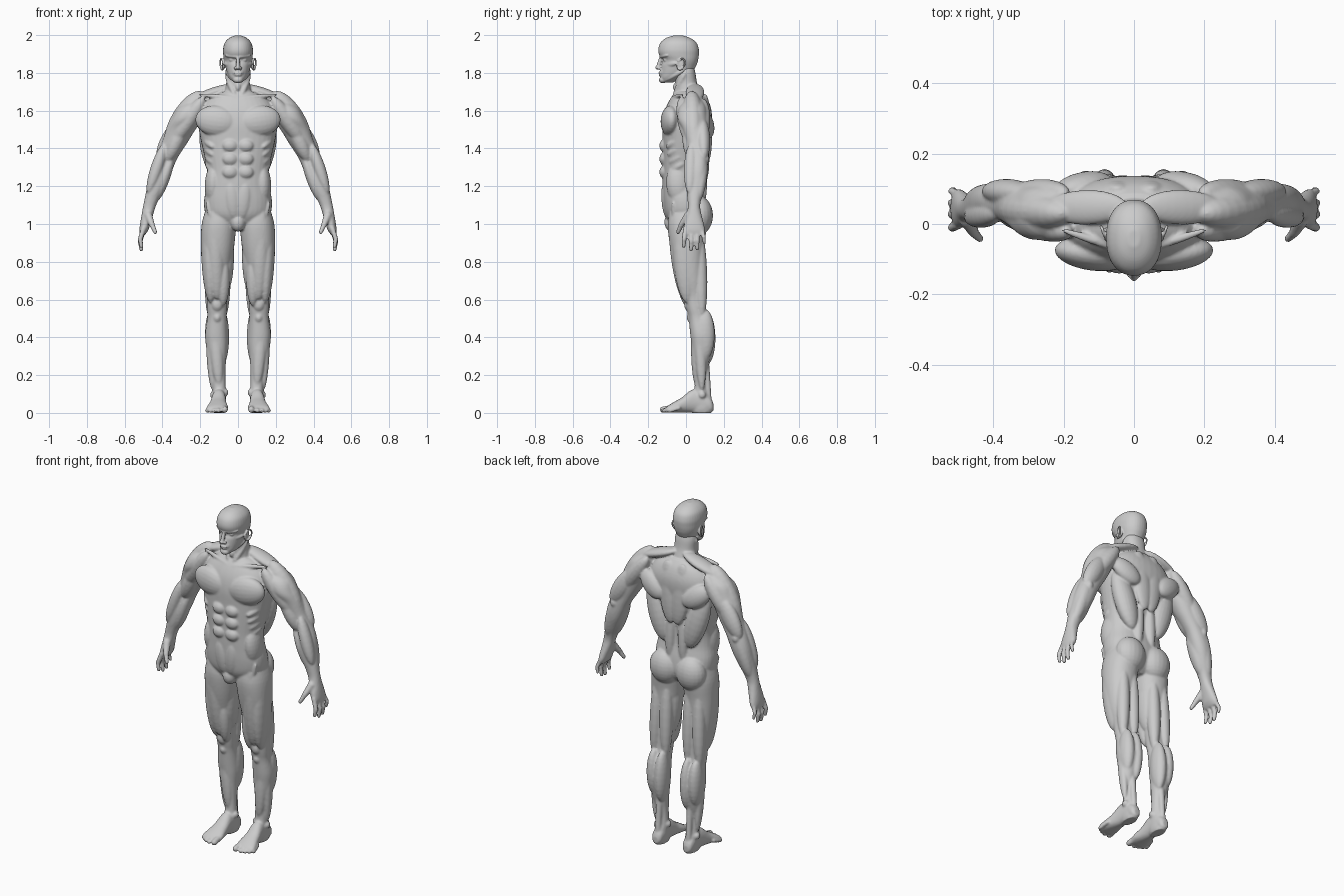
import bpy, bmesh, math
from mathutils import Vector, Matrix

# one unit sphere, copied for every muscle
_t = bmesh.new()
bmesh.ops.create_uvsphere(_t, u_segments=20, v_segments=14, radius=1)
BALL_V = [v.co.copy() for v in _t.verts]
BALL_F = [[v.index for v in f.verts] for f in _t.faces]
_t.free()


class Clay:
    # collects overlapping closed volumes, later fused into one skin
    def __init__(self):
        self.v, self.f = [], []

    def add(self, verts, faces):
        n = len(self.v)
        self.v += [tuple(c) for c in verts]
        self.f += [[i + n for i in f] for f in faces]

    def finish(self, name, voxel, smooth):
        me = bpy.data.meshes.new(name)
        me.from_pydata(self.v, [], self.f)
        bm = bmesh.new()
        bm.from_mesh(me)
        bmesh.ops.recalc_face_normals(bm, faces=bm.faces)
        bm.to_mesh(me)
        bm.free()
        ob = bpy.data.objects.new(name, me)
        bpy.context.collection.objects.link(ob)
        r = ob.modifiers.new("skin", 'REMESH')
        r.mode, r.voxel_size, r.use_smooth_shade = 'VOXEL', voxel, True
        m = ob.modifiers.new("soften", 'SMOOTH')
        m.factor, m.iterations = .5, smooth
        dg = bpy.context.evaluated_depsgraph_get()
        baked = bpy.data.meshes.new_from_object(ob.evaluated_get(dg))
        ob.modifiers.clear()
        ob.data = baked


def frame(p, q):
    # matrix at the middle of p-q, local z along it, local y towards front/back
    p, q = Vector(p), Vector(q)
    z = (q - p).normalized()
    ref = Vector((0, 1, 0)) if abs(z.y) < .9 else Vector((0, 0, 1))
    y = (ref - z * ref.dot(z)).normalized()
    m = Matrix((y.cross(z), y, z)).transposed().to_4x4()
    m.translation = (p + q) / 2
    return m, (q - p).length


def blob(bm, c, r, s=1):
    m = Matrix.Translation((c[0] * s, c[1], c[2])) @ Matrix.Diagonal((*r, 1))
    bm.add([m @ v for v in BALL_V], BALL_F)


def muscle(bm, p, q, w, d, s=1):
    m, length = frame((p[0] * s, *p[1:]), (q[0] * s, *q[1:]))
    m = m @ Matrix.Diagonal((w, d, length / 2, 1))
    bm.add([m @ v for v in BALL_V], BALL_F)


def skin_rings(rings):
    n = len(rings[0])
    faces = [[k * n + j, k * n + (j + 1) % n, (k + 1) * n + (j + 1) % n, (k + 1) * n + j]
             for k in range(len(rings) - 1) for j in range(n)]
    last = (len(rings) - 1) * n
    return [v for r in rings for v in r], faces + [list(range(n))[::-1], list(range(last, last + n))]


def bone(bm, p, q, r1, r2, s=1):
    m, length = frame((p[0] * s, *p[1:]), (q[0] * s, *q[1:]))
    bm.add(*skin_rings([[m @ Vector((r * math.cos(a), r * math.sin(a), z))
                         for a in [math.tau * j / 16 for j in range(16)]]
                        for r, z in ((r1, -length / 2), (r2, length / 2))]))
    blob(bm, p, (r1,) * 3, s)
    blob(bm, q, (r2,) * 3, s)


def loft(bm, rings, s=1, axis='z', n=2.2, sub=4, seg=36):
    # rings: (height, x0, x1, b0, b1), smoothly interpolated superellipses
    R = [rings[0]] + list(rings) + [rings[-1]]
    dense = [[.5 * (2 * b + (c - a) * t + (2 * a - 5 * b + 4 * c - d) * t * t + (3 * b - a - 3 * c + d) * t ** 3)
              for a, b, c, d in zip(*R[i - 1:i + 3])]
             for i in range(1, len(R) - 2) for t in [k / sub for k in range(sub)]] + [rings[-1]]
    loops = []
    for h, x0, x1, b0, b1 in dense:
        loop = []
        for j in range(seg):
            ca, sa = math.cos(math.tau * j / seg), math.sin(math.tau * j / seg)
            u = (x0 + x1) / 2 + (x1 - x0) / 2 * math.copysign(abs(ca) ** (2 / n), ca)
            v = (b0 + b1) / 2 + (b1 - b0) / 2 * math.copysign(abs(sa) ** (2 / n), sa)
            loop.append((u * s, v, h) if axis == 'z' else (u * s, h, v))
        loops.append(loop)
    bm.add(*skin_rings(loops))


def torso(bm):
    rows = [(.965, .05, -.06, .06), (1.0, .12, -.085, .095), (1.05, .17, -.112, .11), (1.12, .18, -.122, .105),
            (1.2, .167, -.125, .09), (1.28, .163, -.125, .088), (1.36, .178, -.125, .10), (1.45, .198, -.125, .12),
            (1.53, .21, -.125, .135), (1.6, .2, -.112, .135), (1.66, .16, -.085, .115), (1.7, .09, -.055, .085)]
    loft(bm, [(z, -w, w, f, b) for z, w, f, b in rows], n=2.3)
    neck = [(1.62, .085, -.07, .1), (1.7, .07, -.058, .075), (1.75, .062, -.057, .058),
            (1.8, .062, -.06, .05), (1.84, .05, -.05, .04)]
    loft(bm, [(z, -w, w, f, b) for z, w, f, b in neck])
    blob(bm, (0, -.075, 1.01), (.04, .04, .05))
    blob(bm, (0, -.058, 1.725), (.014, .012, .02))


def torso_muscles(bm, s):
    for args in [
        ((.005, -.098, 1.53), (.225, -.072, 1.56), .082, .048),    # chest
        ((.02, .05, 1.735), (.25, .045, 1.655), .026, .05),        # shoulder slope
        ((.05, .1, 1.69), (.02, .115, 1.33), .06, .03),            # upper back
        ((.175, .06, 1.55), (.08, .085, 1.2), .065, .05),          # side of back
        ((.22, .09, 1.58), (.07, .125, 1.47), .06, .04),           # shoulder blade
        ((.036, .085, 1.42), (.045, .085, 1.08), .03, .028),       # lower back
        ((.125, -.05, 1.32), (.135, -.03, 1.1), .046, .065),       # waist
        ((.066, -.005, 1.8), (.014, -.068, 1.67), .015, .015),     # neck cord
        ((.012, -.08, 1.665), (.21, -.015, 1.685), .012, .012),    # collar bone
        ((.04, -.112, 1.23), (.02, -.1, 1.03), .04, .024),         # lower belly
    ]:
        muscle(bm, *args, s)
    for z in (1.415, 1.345, 1.275):
        blob(bm, (.042, -.114, z), (.041, .027, .035), s)          # stomach blocks
    for i in range(4):
        y, z = -.075 + .008 * i, 1.43 - .042 * i                   # rib muscles
        muscle(bm, (.13, y - .03, z - .025), (.18 - .004 * i, y + .04, z + .02), .018, .018, s)
    blob(bm, (.086, .073, 1.045), (.09, .07, .1), s)               # buttock


def arm(bm, s):
    loft(bm, [(1.665, .17, .24, .01, .08), (1.62, .17, .315, -.035, .105), (1.56, .2, .35, -.045, .112),
              (1.5, .228, .38, -.02, .115), (1.44, .262, .4, -.003, .113), (1.39, .295, .422, .01, .113),
              (1.34, .325, .445, .018, .115), (1.29, .346, .462, .01, .115), (1.24, .367, .473, .003, .11),
              (1.18, .395, .485, .003, .095), (1.13, .42, .495, .008, .08), (1.09, .437, .503, .01, .075),
              (1.05, .449, .51, .003, .082), (1.01, .461, .517, -.008, .092), (.97, .474, .522, -.012, .1),
              (.945, .49, .52, -.005, .095)], s)
    for args in [
        ((.19, .03, 1.7), (.37, .045, 1.4), .074, .06),            # shoulder cap
        ((.18, -.025, 1.67), (.35, .025, 1.42), .045, .045),
        ((.19, .09, 1.66), (.36, .075, 1.42), .045, .045),
        ((.275, .015, 1.55), (.375, .035, 1.33), .042, .044),      # upper arm
        ((.29, .085, 1.56), (.42, .095, 1.34), .05, .038),
        ((.385, .03, 1.43), (.475, .02, 1.16), .033, .036),        # forearm
        ((.345, .045, 1.37), (.435, .045, 1.12), .03, .04),
        ((.395, .095, 1.37), (.47, .06, 1.11), .036, .033),
    ]:
        muscle(bm, *args, s)
    blob(bm, (.4, .105, 1.345), (.02, .018, .025), s)
    # hand: four fingers and thumb
    for y0, y1, y2, tip, r in [(-.002, -.01, -.012, .882, .0125), (.028, .028, .027, .864, .013),
                               (.057, .06, .06, .869, .0125), (.083, .094, .097, .9, .011)]:
        k = tip + .45 * (.965 - tip)
        bone(bm, (.5, y0, .975), (.518, y1, k), r * 1.1, r, s)
        bone(bm, (.518, y1, k), (.512, y2, tip), r, r * .8, s)
    bone(bm, (.475, .012, 1.045), (.455, -.025, .995), .022, .015, s)
    bone(bm, (.455, -.025, .995), (.438, -.042, .957), .014, .011, s)


def leg(bm, s):
    loft(bm, [(1.08, .03, .17, -.085, .1), (1.0, .012, .192, -.097, .11), (.9, .018, .197, -.087, .1),
              (.8, .032, .193, -.066, .096), (.7, .047, .182, -.036, .094), (.62, .055, .167, -.01, .094),
              (.55, .058, .164, .004, .097), (.5, .06, .163, .014, .11), (.42, .055, .174, .022, .142),
              (.36, .055, .17, .029, .142), (.28, .063, .157, .038, .125), (.2, .067, .136, .045, .108),
              (.13, .065, .133, .045, .11), (.08, .064, .134, .03, .128), (.03, .064, .134, .02, .14),
              (0, .07, .128, .03, .134)], s)
    for args in [
        ((.125, -.07, 1.1), (.11, -.012, .6), .048, .042),         # thigh front
        ((.16, -.02, 1.05), (.143, .01, .58), .042, .062),
        ((.075, -.03, .83), (.08, .005, .565), .034, .036),
        ((.06, .0, 1.02), (.062, .035, .64), .04, .06),            # inner thigh
        ((.168, -.07, 1.12), (.05, -.015, .74), .018, .022),
        ((.132, .065, 1.0), (.148, .085, .5), .036, .037),         # thigh back
        ((.075, .065, 1.0), (.073, .085, .5), .036, .037),
        ((.083, .1, .55), (.085, .105, .25), .037, .054),          # calf
        ((.138, .1, .55), (.135, .1, .28), .038, .052),
        ((.128, .05, .52), (.1, .055, .14), .034, .026),           # shin
        ((.155, .07, .5), (.135, .085, .12), .022, .028),
    ]:
        muscle(bm, *args, s)
    blob(bm, (.11, .012, .575), (.03, .022, .036), s)              # kneecap
    blob(bm, (.11, .022, .505), (.02, .018, .025), s)
    bone(bm, (.1, .105, .27), (.1, .12, .05), .018, .017, s)       # heel cord
    blob(bm, (.067, .072, .108), (.016, .02, .02), s)              # ankle bones
    blob(bm, (.132, .085, .095), (.016, .02, .02), s)
    # foot and toes
    loft(bm, [(.145, .085, .115, .012, .05), (.13, .07, .13, .002, .08), (.08, .064, .135, .002, .12),
              (.03, .064, .14, .002, .122), (-.02, .06, .15, .002, .083), (-.06, .053, .162, .002, .06),
              (-.09, .055, .168, .002, .042), (-.105, .065, .16, .004, .03)], s, 'y')
    for x0, x1, y, r in [(.072, .07, -.122, .017), (.1, .103, -.123, .012), (.122, .127, -.115, .0115),
                         (.14, .147, -.103, .011), (.155, .164, -.088, .0105)]:
        bone(bm, (x0, y + .05, .026), (x1, y, r), r, r, s)


def head(bm):
    rows = [(1.748, .018, -.125, -.07), (1.77, .042, -.134, -.03), (1.8, .058, -.134, .03), (1.84, .068, -.13, .055),
            (1.868, .074, -.122, .064), (1.895, .078, -.142, .068), (1.925, .079, -.147, .068),
            (1.96, .07, -.135, .055), (1.985, .046, -.105, .022), (1.998, .016, -.065, -.018)]
    loft(bm, [(z, -w, w, f, b) for z, w, f, b in rows])
    # nose, mouth and chin
    bone(bm, (0, -.132, 1.882), (0, -.147, 1.834), .009, .011)
    for c, r in [((0, -.152, 1.828), (.011, .011, .01)), ((0, -.112, 1.802), (.036, .028, .032)),
                 ((0, -.133, 1.799), (.025, .013, .0055)), ((0, -.131, 1.788), (.021, .014, .0065)),
                 ((0, -.123, 1.763), (.026, .02, .018))]:
        blob(bm, c, r)
    for s in (1, -1):
        blob(bm, (.012, -.142, 1.825), (.009, .011, .008), s)
        muscle(bm, (-.002, -.138, 1.884), (.07, -.095, 1.893), .010, .014, s)    # brow
        blob(bm, (.031, -.104, 1.869), (.017, .016, .012), s)                    # eye
        muscle(bm, (.014, -.122, 1.836), (.075, -.05, 1.852), .016, .016, s)     # cheek
        muscle(bm, (.064, -.01, 1.815), (.015, -.125, 1.757), .016, .014, s)     # jaw
        # ear: rim loop around a thin shell
        rim = []
        for a in [math.tau * k / 12 for k in range(13)]:
            y = .019 * math.cos(a) + .006 * math.sin(a)
            rim.append((.086 + .4 * y, y - .026, 1.846 + .03 * math.sin(a)))
        for p, q in zip(rim, rim[1:]):
            bone(bm, p, q, .005, .005, s)
        blob(bm, (.077, -.026, 1.843), (.008, .018, .027), s)


body_clay, head_clay = Clay(), Clay()
torso(body_clay)
for side in (1, -1):
    torso_muscles(body_clay, side)
    arm(body_clay, side)
    leg(body_clay, side)
body_clay.finish("body", .006, 3)
head(head_clay)
head_clay.finish("head", .004, 2)
